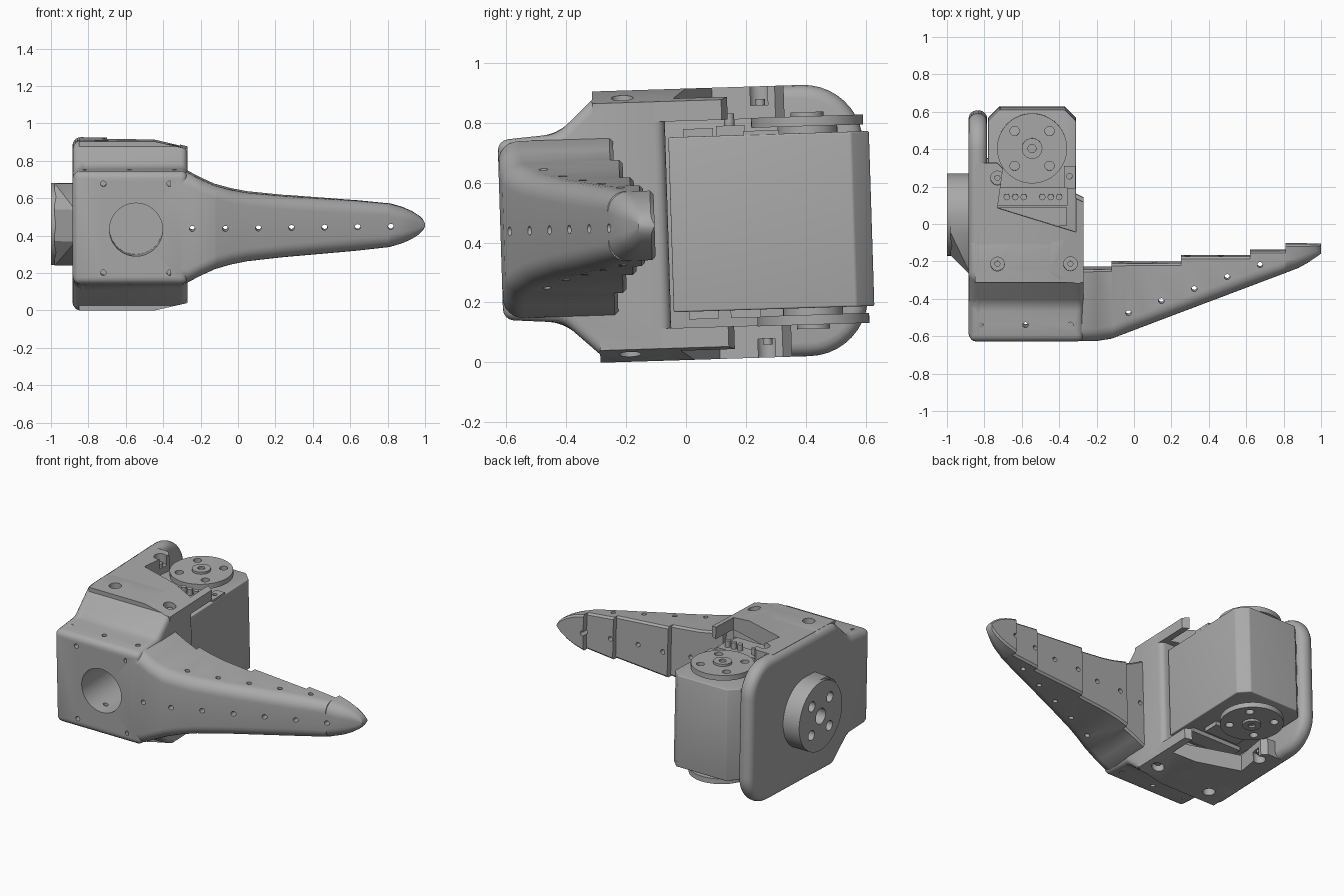
import bpy, bmesh, math
from mathutils import Matrix, Vector

cube = bpy.data.objects.get("Cube")
if cube:
    bpy.data.objects.remove(cube)

grey = bpy.data.materials.new("plain grey")
grey.use_nodes = True
grey.diffuse_color = (0.4, 0.4, 0.4, 1)
grey.node_tree.nodes["Principled BSDF"].inputs["Base Color"].default_value = (0.4, 0.4, 0.4, 1)
parts = []


def finish(name, bm, bevel=0.0):
    bmesh.ops.recalc_face_normals(bm, faces=bm.faces)
    if bevel:
        sharp = [e for e in bm.edges if e.calc_face_angle(0) > 0.45]
        bmesh.ops.bevel(bm, geom=sharp, offset=bevel, segments=4, profile=0.5,
                        affect='EDGES', clamp_overlap=True)
    mesh = bpy.data.meshes.new(name)
    bm.to_mesh(mesh)
    bm.free()
    mesh.materials.append(grey)
    ob = bpy.data.objects.new(name, mesh)
    bpy.context.collection.objects.link(ob)
    parts.append(ob)
    return ob


def place(axis, u, v, w):
    return {'x': (w, u, v), 'y': (u, w, v), 'z': (u, v, w)}[axis]


def prism(name, outline, axis, a, b, bevel=0.0):
    bm = bmesh.new()
    low = [bm.verts.new(place(axis, u, v, a)) for u, v in outline]
    high = [bm.verts.new(place(axis, u, v, b)) for u, v in outline]
    n = len(outline)
    bm.faces.new(low)
    bm.faces.new(high)
    for i in range(n):
        bm.faces.new((low[i], low[(i + 1) % n], high[(i + 1) % n], high[i]))
    return finish(name, bm, bevel)


def box(name, x0, x1, y0, y1, z0, z1, bevel=0.0):
    return prism(name, [(x0, y0), (x1, y0), (x1, y1), (x0, y1)], 'z', z0, z1, bevel)


def arc(cu, cv, r, start, end, n):
    angles = [math.radians(start + (end - start) * i / n) for i in range(n + 1)]
    return [(cu + r * math.cos(t), cv + r * math.sin(t)) for t in angles]


def rod(name, axis, u, v, r, a, b, n=40, bevel=0.0):
    return prism(name, arc(u, v, r, 0, 360, n)[:-1], axis, a, b, bevel)


def combine(ob, tool, how='DIFFERENCE', keep=False):
    mod = ob.modifiers.new("cut", 'BOOLEAN')
    mod.object, mod.operation, mod.solver = tool, how, 'EXACT'
    bpy.context.view_layer.objects.active = ob
    bpy.ops.object.modifier_apply(modifier=mod.name)
    if not keep:
        parts.remove(tool)
        bpy.data.objects.remove(tool)


def drill(ob, axis, spots, r, a, b, n=12):
    # All holes along one axis are cut together
    bm = bmesh.new()
    for u, v in spots:
        ends = [[bm.verts.new(place(axis, p, q, w)) for p, q in arc(u, v, r, 0, 360, n)[:-1]]
                for w in (a, b)]
        bm.faces.new(ends[0])
        bm.faces.new(ends[1])
        for i in range(n):
            j = (i + 1) % n
            bm.faces.new((ends[0][i], ends[0][j], ends[1][j], ends[1][i]))
    combine(ob, finish("drill", bm))


# Housing: front block with shoulders (heights are measured from the middle)
side = [(-.62, -.3), (-.42, -.315), (-.27, -.453), (-.06, -.453)]
block = prism("housing_block", side + [(y, -z) for y, z in reversed(side)], 'x', -.88, -.27, .035)
half = [(-.9, -.453), (-.45, -.453), (-.26, -.41)]
section = half + [(x, -z) for x, z in reversed(half)]
combine(block, prism("trim", section, 'y', -.8, .8), 'INTERSECT')
drill(block, 'y', [(-.545, -.01)], .142, -.8, -.3, 48)
drill(block, 'y', [(x, z) for x in (-.72, -.365) for z in (-.24, .235)], .015, -.8, -.5)
drill(block, 'z', [(x, -.53) for x in (-.82, -.58, -.34)], .015, -.6, .6)

# Decks over and under the servo
deck = [(-.85, -.3), (-.27, -.3), (-.27, .13), (-.31, .15), (-.31, -.03), (-.73, .1), (-.7, .31), (-.73, .34), (-.85, .34)]
for name, s in (("upper", 1), ("lower", -1)):
    d = prism(name + "_deck", deck, 'z', s * .345, s * .453)
    combine(d, prism("trim", section, 'y', -.8, .8), 'INTERSECT')
    holes = [(-.73, -.2), (-.34, -.2), (-.73, .26)]
    for target in (d, block):
        drill(target, 'z', holes, .037, s * .39, s * .6, 24)
    for x, y in holes:
        rod(name + "_screw", 'z', x, y, .016, s * .385, s * .41, 12)

# Side plate with rounded rear corners
edge = [(-.62, -.3), (-.42, -.315), (-.27, -.453)] + arc(.4, -.253, .2, -90, 0, 10)
prism("side_plate", edge + [(y, -z) for y, z in reversed(edge)], 'x', -.885, -.785, .045)

# Mounting hub on the plate
hub = rod("mounting_hub", 'x', .05, 0, .22, -1, -.87, 64)
bm = bmesh.new()
for x, y, z in [(-.98, .05, .22), (-.87, .05, .22), (-.98, -.04, .22), (-.87, -.05, .22),
                (-.98, -.165, .085), (-.87, -.275, .085)]:
    for s in (1, -1):
        bm.verts.new((x, y, z * s))
bmesh.ops.convex_hull(bm, input=bm.verts)
fairing = finish("hub_fairing", bm)
for target in (hub, fairing):
    drill(target, 'x', arc(.05, 0, .13, 45, 315, 3), .032, -1.1, -.93, 20)
    drill(target, 'x', [(.05, 0)], .05, -1.1, -.93, 24)

# Finger: lofted, with a stepped back
shape = [(-.36, .3), (-.27, .295), (-.2, .258), (-.12, .222), (-.04, .2), (.05, .183), (.25, .163),
         (.45, .148), (.62, .135), (.81, .116), (.88, .096), (.93, .074), (.97, .048), (.99, .028), (1, .008)]
steps = [(-.12, -.235), (.25, -.205), (.62, -.17), (.81, -.14), (2, -.105)]


def back(x):
    return next(y for limit, y in steps if x <= limit)


rows = []
for x, h in shape:
    rows.append((x, h, back(x)))
    if any(x == limit for limit, y in steps):
        rows.append((x + .001, h, back(x + .001)))
bm = bmesh.new()
rings = []
for x, h, rear in rows:
    front = -.62 + max(0, x + .15) * .375 + max(0, x - .9) * .3
    r = min(.07, h * .7, (rear - front) * .5)
    ring = arc(front + r, h - r, r, 90, 180, 6) + arc(front + r, r - h, r, 180, 270, 6)
    q = min(.012, h * .4)
    ring += [(rear - q, -h), (rear, q - h), (rear, h - q), (rear - q, h)]
    rings.append([bm.verts.new((x, y, z)) for y, z in ring])
for one, two in zip(rings, rings[1:]):
    for i in range(len(one)):
        j = (i + 1) % len(one)
        bm.faces.new((one[i], one[j], two[j], two[i]))
bm.faces.new(rings[0])
bm.faces.new(rings[-1])
finger = finish("finger", bm)
pitch = [-.245 + i * .177 for i in range(7)]
drill(finger, 'y', [(x, -.005) for x in pitch], .015, -.8, .1)
drill(finger, 'z', [(-.03 + i * .176, -.47 + i * .064) for i in range(5)], .015, -.6, .6)

# Servo body with cut rear corners
body = [(-.78, -.05), (-.31, -.05), (-.31, .56), (-.37, .62), (-.72, .62), (-.78, .56)]
prism("servo_body", body, 'z', -.292, .292, .006)

# Servo horns on both ends
for name, s in (("upper", 1), ("lower", -1)):
    rod(name + "_horn_neck", 'z', -.545, .415, .1, s * .28, s * .325)
    horn = rod(name + "_horn", 'z', -.545, .415, .187, s * .315, s * .348, 64)
    drill(horn, 'z', arc(-.545, .415, .132, 45, 315, 3), .025, s * .3, s * .4, 20)
    cap = rod(name + "_horn_cap", 'z', -.545, .415, .055, s * .34, s * .362, 32)
    drill(cap, 'z', [(-.545, .415)], .022, s * .35, s * .4, 16)
    box(name + "_servo_ledge", -.72, -.36, 0, .1, s * .28, s * .318)

# Cable socket, pins and case lug
socket = box("cable_socket", -.735, -.355, .11, .205, .28, .325)
for x in (-.68, -.635, -.59, -.49, -.445, -.4):
    rod("socket_pin", 'z', x, .155, .017, .3, .365, 12)
box("lower_socket", -.66, -.42, .14, .24, -.318, -.28)
lug = box("case_lug", -.375, -.312, .2, .32, .28, .305)
drill(lug, 'z', [(-.345, .265)], .015, .29, .4)

# Slight tilt, raise to the ground, smooth shading
tilt = Matrix.Translation(Vector((0, 0, .461))) @ Matrix.Rotation(math.radians(1.8), 4, 'X')
bpy.ops.object.select_all(action='DESELECT')
for ob in parts:
    ob.data.transform(tilt)
    ob.select_set(True)
bpy.context.view_layer.objects.active = block
bpy.ops.object.shade_smooth_by_angle(angle=math.radians(32))
